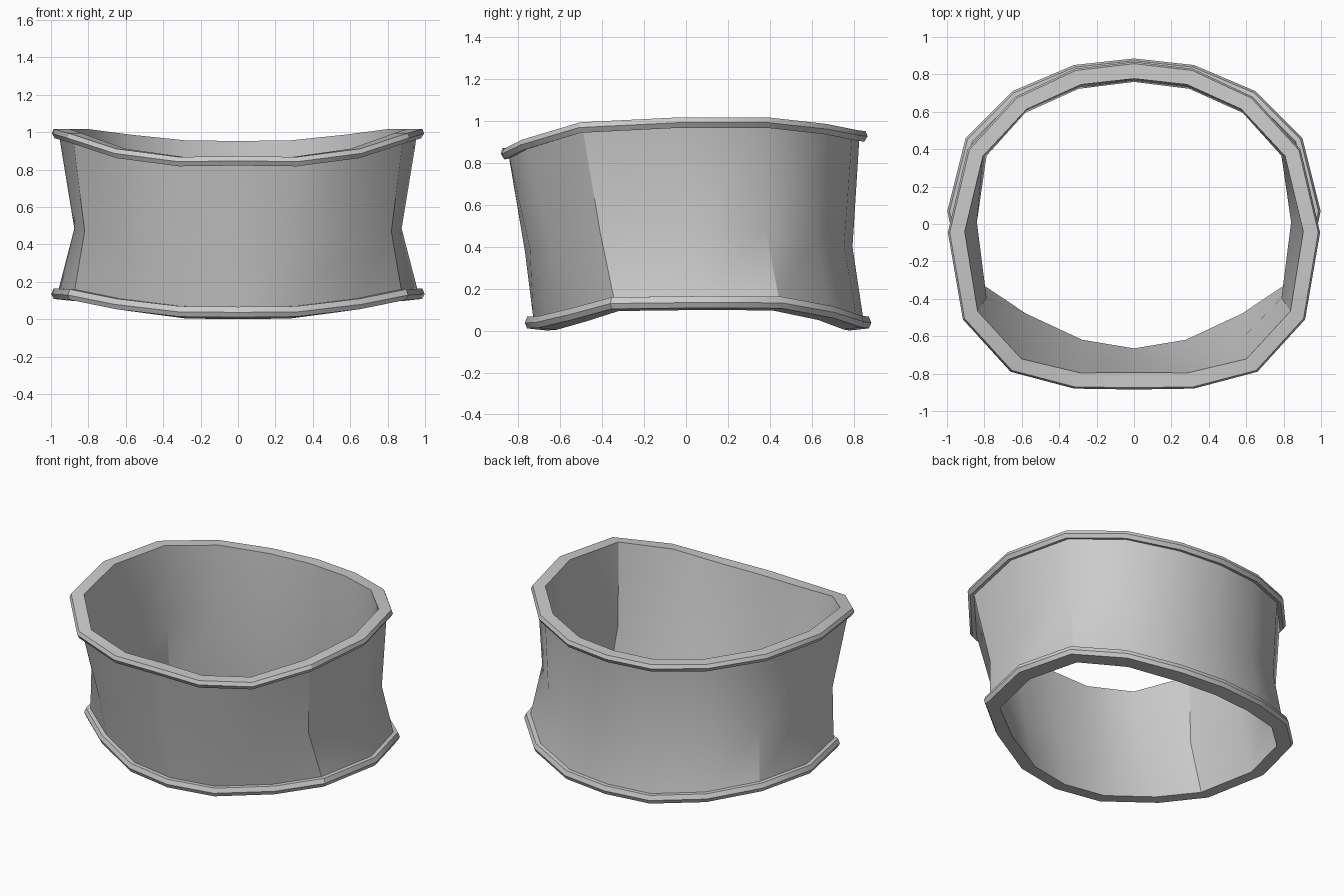
import bpy, bmesh
from mathutils import Vector

if "Cube" in bpy.data.objects:
    bpy.data.objects.remove(bpy.data.objects["Cube"])

# Half outlines from front centre round the +x side to back centre
TOP = [(0, -.885, .872), (.32, -.88, .868), (.66, -.79, .912), (.915, -.51, .995),
       (.995, -.045, 1.018), (.89, .40, 1.018), (.635, .68, .987), (.315, .83, .957), (0, .867, .953)]
MID = [(0, -.77, .385), (.30, -.745, .39), (.60, -.64, .42), (.82, -.41, .47),
       (.875, .01, .485), (.82, .38, .485), (.605, .62, .445), (.31, .755, .41), (0, .795, .40)]
BOT = [(0, -.77, .067), (.32, -.715, .07), (.66, -.545, .11), (.91, -.36, .16),
       (.998, .07, .165), (.90, .46, .163), (.65, .71, .117), (.32, .85, .072), (0, .885, .067)]


def full(half):
    """Mirror a half outline into a closed 16-sided loop."""
    return half + [(-x, y, z) for x, y, z in half[-2:0:-1]]


def offset(loop, inward, dz):
    """Move a loop toward the axis and up or down."""
    out = []
    for x, y, z in loop:
        d = Vector((x, y)).normalized() * inward
        out.append((x - d.x, y - d.y, z + dz))
    return out


def skin(name, loops):
    """Bridge loops in order, closing last to first."""
    bm = bmesh.new()
    rings = [[bm.verts.new(p) for p in loop] for loop in loops]
    n = len(rings[0])
    for a, b in zip(rings, rings[1:] + rings[:1]):
        for i in range(n):
            j = (i + 1) % n
            bm.faces.new((a[i], a[j], b[j], b[i]))
    bmesh.ops.recalc_face_normals(bm, faces=bm.faces)
    me = bpy.data.meshes.new(name)
    bm.to_mesh(me)
    bm.free()
    ob = bpy.data.objects.new(name, me)
    bpy.context.collection.objects.link(ob)
    bpy.context.view_layer.objects.active = ob
    ob.select_set(True)
    bpy.ops.object.shade_smooth_by_angle(angle=0.55)
    ob.select_set(False)
    return ob


top, mid, bot = full(TOP), full(MID), full(BOT)

# Flared cuff: rolled bottom lip, waisted outer wall, rolled top lip, inner wall
skin("cuff_band", [
    offset(bot, .105, -.066),
    offset(bot, .012, -.056),
    offset(bot, 0, -.03),
    offset(bot, .012, 0),
    offset(bot, .04, 0),
    mid,
    offset(top, .04, -.045),
    offset(top, .015, -.05),
    offset(top, 0, -.025),
    offset(top, .01, 0),
    offset(top, .09, 0),
    offset(mid, .035, 0),
])
